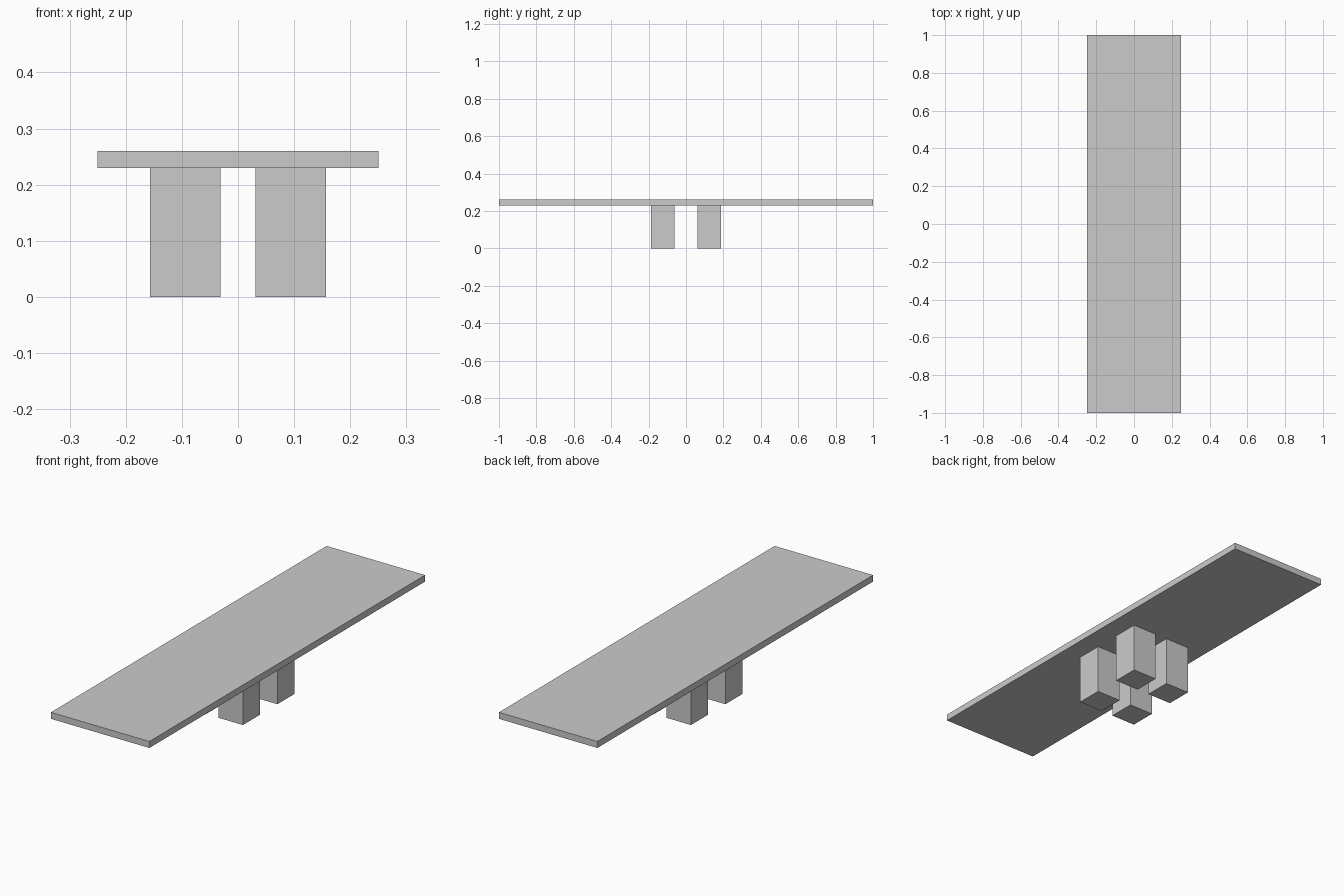
import bpy

if "Cube" in bpy.data.objects:
    bpy.data.objects.remove(bpy.data.objects["Cube"])


def box(name, size, center):
    bpy.ops.mesh.primitive_cube_add(size=1, location=center)
    ob = bpy.context.object
    ob.name = name
    ob.scale = size
    bpy.ops.object.transform_apply(location=False, rotation=False, scale=True)
    return ob


LEG_H, TOP_T = 0.23, 0.03

# Long flat top slab
box("table_top", (0.5, 2.0, TOP_T), (0, 0, LEG_H + TOP_T / 2))

# Four square legs clustered around the middle
for sx, side in ((-1, "left"), (1, "right")):
    for sy, end in ((-1, "front"), (1, "back")):
        box(f"{end}_{side}_leg", (0.125, 0.125, LEG_H),
            (sx * 0.094, sy * 0.125, LEG_H / 2))
